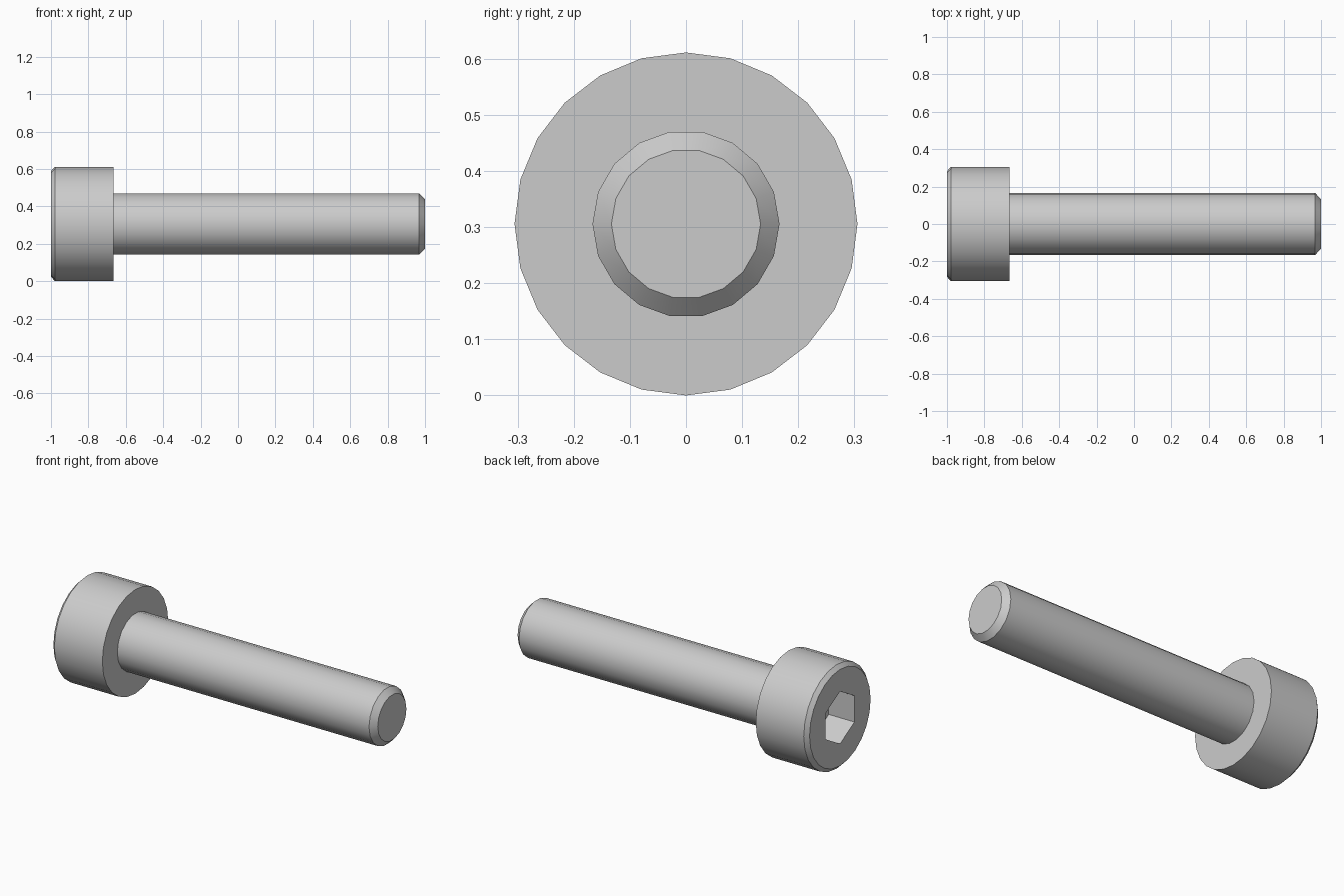
import bpy, bmesh
from math import sin, cos, pi

if "Cube" in bpy.data.objects:
    bpy.data.objects.remove(bpy.data.objects["Cube"])

AXIS_Z = 0.3056  # height of the bolt's centre line


def lathe_solid(name, sections, sides, start_angle):
    """Prism along x; sections are (x, radius), both ends capped."""
    bm = bmesh.new()
    rings = []
    for x, r in sections:
        rings.append([bm.verts.new((x,
                                    r * cos(start_angle + 2 * pi * i / sides),
                                    AXIS_Z + r * sin(start_angle + 2 * pi * i / sides)))
                      for i in range(sides)])
    for a, b in zip(rings, rings[1:]):
        for i in range(sides):
            j = (i + 1) % sides
            bm.faces.new((a[i], a[j], b[j], b[i]))
    bm.faces.new(rings[0])
    bm.faces.new(rings[-1])
    bmesh.ops.recalc_face_normals(bm, faces=bm.faces)
    mesh = bpy.data.meshes.new(name)
    bm.to_mesh(mesh)
    bm.free()
    obj = bpy.data.objects.new(name, mesh)
    bpy.context.collection.objects.link(obj)
    return obj


def boolean(obj, other, operation):
    mod = obj.modifiers.new(operation.lower(), 'BOOLEAN')
    mod.operation = operation
    mod.solver = 'EXACT'
    mod.object = other
    bpy.context.view_layer.objects.active = obj
    bpy.ops.object.modifier_apply(modifier=mod.name)
    bpy.data.objects.remove(other)


# Cylindrical head with a small chamfer on the outer rim
bolt = lathe_solid("socket_head_bolt",
                   [(-1.0, 0.283), (-0.978, 0.3056), (-0.6667, 0.3056)], 24, pi / 2)

# Shank with chamfered tip, fused into the head
shank = lathe_solid("shank", [(-0.75, 0.1667), (0.967, 0.1667), (1.0, 0.133)], 18, 0)
boolean(bolt, shank, 'UNION')

# Hexagonal drive socket
socket = lathe_solid("socket_cutter", [(-1.1, 0.154), (-0.833, 0.154)], 6, pi / 2)
socket.hide_render = True
boolean(bolt, socket, 'DIFFERENCE')

# Smooth round sides, crisp chamfers and socket
bolt.select_set(True)
bpy.context.view_layer.objects.active = bolt
bpy.ops.object.shade_smooth_by_angle(angle=0.52)
